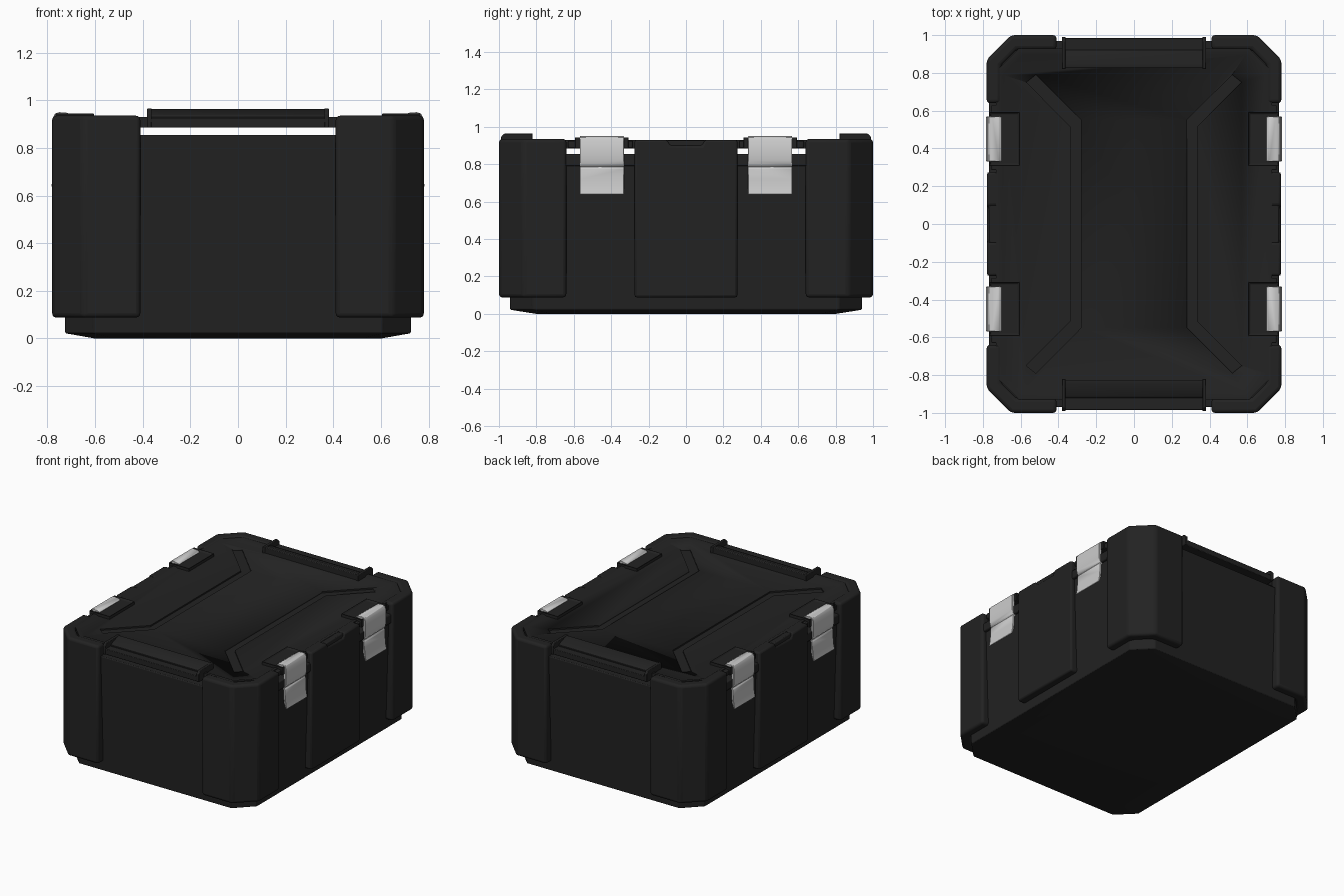
import bpy, bmesh
from math import radians

if "Cube" in bpy.data.objects:
    bpy.data.objects.remove(bpy.data.objects["Cube"])


def material(name, rgb):
    m = bpy.data.materials.new(name)
    m.diffuse_color = (*rgb, 1)
    m.use_nodes = True
    m.node_tree.nodes["Principled BSDF"].inputs["Base Color"].default_value = m.diffuse_color
    return m


BLACK = material("black_plastic", (0.016, 0.016, 0.016))
STEEL = material("steel", (0.6, 0.6, 0.6))


def finish(name, bm, mat=BLACK, mirror="", bevel=0.0, seg=2):
    bmesh.ops.recalc_face_normals(bm, faces=bm.faces)
    me = bpy.data.meshes.new(name)
    bm.to_mesh(me)
    bm.free()
    me.materials.append(mat)
    ob = bpy.data.objects.new(name, me)
    bpy.context.collection.objects.link(ob)
    bpy.ops.object.select_all(action="DESELECT")
    ob.select_set(True)
    bpy.context.view_layer.objects.active = ob
    bpy.ops.object.shade_smooth_by_angle(angle=radians(35))
    if bevel:
        b = ob.modifiers.new("bevel", "BEVEL")
        b.width, b.segments, b.limit_method, b.angle_limit = bevel, seg, "ANGLE", radians(30)
    if mirror:
        m = ob.modifiers.new("mirror", "MIRROR")
        m.use_axis = ["x" in mirror, "y" in mirror, False]
    return ob


def extrude(name, pts, lo, hi, axis, **kw):
    """Extrude a 2D outline along an axis (remaining axes stay in xyz order)."""
    bm = bmesh.new()

    def co(p, t):
        v = list(p)
        v.insert("xyz".index(axis), t)
        return v
    a = [bm.verts.new(co(p, lo)) for p in pts]
    b = [bm.verts.new(co(p, hi)) for p in pts]
    bm.faces.new(a)
    bm.faces.new(b)
    for i in range(len(a)):
        j = (i + 1) % len(a)
        bm.faces.new((a[i], a[j], b[j], b[i]))
    return finish(name, bm, **kw)


def box(name, x, y, z, **kw):
    return extrude(name, [(x[0], y[0]), (x[1], y[0]), (x[1], y[1]), (x[0], y[1])], *z, "z", **kw)


def loft(name, rings, **kw):
    """Stack of chamfered rectangles: (z, half x, half y, chamfer)."""
    bm = bmesh.new()
    loops = []
    for z, x, y, c in rings:
        p = [(x, y - c), (x - c, y), (c - x, y), (-x, y - c),
             (-x, c - y), (c - x, -y), (x - c, -y), (x, c - y)]
        loops.append([bm.verts.new((u, v, z)) for u, v in p])
    bm.faces.new(loops[0])
    bm.faces.new(loops[-1])
    for a, b in zip(loops, loops[1:]):
        for i in range(8):
            j = (i + 1) % 8
            bm.faces.new((a[i], a[j], b[j], b[i]))
    return finish(name, bm, **kw)


# Tub with a slight draft and sloped underside
loft("body", [(0, 0.60, 0.80, 0.08), (0.022, 0.725, 0.94, 0.12), (0.855, 0.75, 0.97, 0.13)],
     bevel=0.006)

# Lid plate with a shallow step and two bent grooves
lid = loft("lid", [(0.885, 0.73, 0.93, 0.12), (0.93, 0.73, 0.93, 0.12), (0.93, 0.71, 0.91, 0.11),
                   (0.922, 0.695, 0.895, 0.105)])
groove = [(0.52, 0.79), (0.28, 0.55), (0.28, -0.55), (0.52, -0.79),
          (0.57, -0.75), (0.335, -0.515), (0.335, 0.515), (0.57, 0.75)]
for s in (1, -1):
    cutter = extrude("groove_cutter", [(s * x, y) for x, y in groove], 0.912, 0.96, "z")
    cutter.hide_render = True
    mod = lid.modifiers.new("groove", "BOOLEAN")
    mod.operation, mod.solver, mod.object = "DIFFERENCE", "EXACT", cutter
    bpy.context.view_layer.objects.active = lid
    bpy.ops.object.modifier_apply(modifier="groove")
    bpy.data.objects.remove(cutter)

# Corner bumpers
extrude("corner_bumpers",
        [(0.41, 1.0), (0.65, 1.0), (0.78, 0.87), (0.78, 0.64),
         (0.705, 0.64), (0.705, 0.84), (0.62, 0.925), (0.41, 0.925)],
        0.088, 0.935, "z", mirror="xy", bevel=0.018, seg=3)

# Side centre panels with a finger tab in the top notch
extrude("side_panels",
        [(-0.275, 0.088), (0.275, 0.088), (0.275, 0.93), (0.1, 0.93), (0.085, 0.9),
         (-0.085, 0.9), (-0.1, 0.93), (-0.275, 0.93)],
        0.705, 0.778, "x", mirror="x", bevel=0.012)
box("finger_tabs", (0.705, 0.768), (-0.1, 0.1), (0.88, 0.928), mirror="x", bevel=0.006)

# Rim pieces bridging panels and corners behind the latches
box("side_rims", (0.705, 0.767), (0.26, 0.655), (0.79, 0.855), mirror="xy", bevel=0.008)

# Latch mounts on the lid, with a shallow pocket
bm = bmesh.new()
bmesh.ops.create_cube(bm, size=1)
for v in bm.verts:
    v.co = (0.685 + 0.16 * v.co.x, 0.45 + 0.285 * v.co.y, 0.915 + 0.06 * v.co.z)
top = [f for f in bm.faces if f.calc_center_median().z > 0.94]
bmesh.ops.inset_region(bm, faces=top, thickness=0.015, depth=0)
for v in top[0].verts:
    v.co.z -= 0.012
finish("latch_mounts", bm, mirror="xy", bevel=0.003)
box("latch_lid_edges", (0.70, 0.755), (0.285, 0.63), (0.886, 0.925), mirror="xy", bevel=0.006)

# Sprung steel latches: upper hook, pinch, flared pull
extrude("latches",
        [(0.70, 0.936), (0.715, 0.947), (0.75, 0.95), (0.768, 0.944), (0.778, 0.925),
         (0.778, 0.82), (0.772, 0.795), (0.764, 0.787), (0.772, 0.775), (0.772, 0.72), (0.777, 0.67),
         (0.784, 0.638), (0.776, 0.638), (0.762, 0.68), (0.757, 0.72), (0.757, 0.77),
         (0.75, 0.787), (0.757, 0.82), (0.757, 0.92), (0.74, 0.933)],
        0.332, 0.568, "y", mat=STEEL, mirror="xy", bevel=0.002, seg=1)

# End handles: sloped grip between two raised ears
extrude("handle_grips",
        [(0.825, 0.885), (0.825, 0.962), (0.845, 0.964), (0.915, 0.938), (0.925, 0.925),
         (0.985, 0.925), (0.985, 0.885)],
        -0.37, 0.37, "x", mirror="y", bevel=0.004)
extrude("handle_ears",
        [(0.82, 0.885), (0.82, 0.965), (0.97, 0.965), (0.99, 0.945), (0.99, 0.885)],
        0.362, 0.382, "x", mirror="xy", bevel=0.004)
